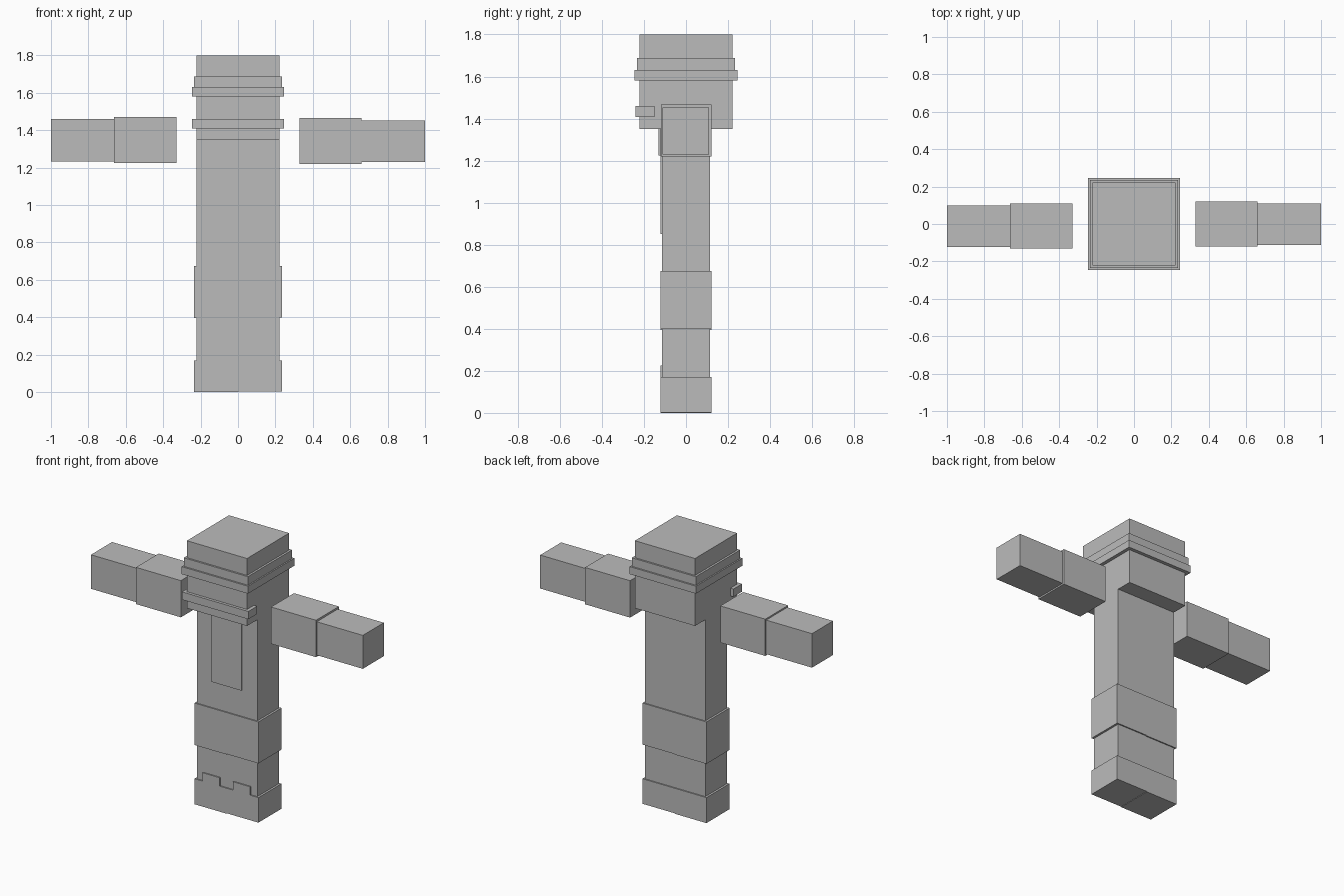
import bpy

if "Cube" in bpy.data.objects:
    bpy.data.objects.remove(bpy.data.objects["Cube"])

grey = bpy.data.materials.new("plain_grey")
grey.diffuse_color = (0.5, 0.5, 0.5, 1)
grey.use_nodes = True
grey.node_tree.nodes["Principled BSDF"].inputs["Base Color"].default_value = grey.diffuse_color


def box(name, x, y, z):
    """Axis-aligned box from (min, max) pairs."""
    bpy.ops.mesh.primitive_cube_add(size=1)
    ob = bpy.context.object
    ob.name = name
    ob.location = [(a + b) / 2 for a, b in (x, y, z)]
    ob.scale = [b - a for a, b in (x, y, z)]
    bpy.ops.object.transform_apply(location=True, rotation=False, scale=True)
    ob.data.materials.append(grey)
    return ob


def around(r):
    return (-r, r)


# Head with a two-step hat band and a bar across the lower face
box("head", around(.222), around(.222), (1.35, 1.80))
box("hat_band", around(.236), around(.234), (1.63, 1.687))
box("hat_brim", around(.245), around(.245), (1.58, 1.63))
box("face_bar", around(.245), (-.241, -.15), (1.408, 1.46))

# Torso with a raised chest panel
box("torso", around(.222), around(.114), (.67, 1.35))
box("chest_panel", around(.11), (-.122, -.11), (.85, 1.35))

# Legs with thigh cuffs, boots and front boot tabs
for side, s, lift in (("left", -1, 0), ("right", 1, .003)):
    def half(r):
        return tuple(sorted((0, s * r)))
    box(side + "_leg", half(.222), around(.114), (.1, .67))
    box(side + "_thigh_cuff", half(.236), around(.122), (.395 + lift, .675))
    box(side + "_boot", half(.236), around(.122), (lift, .17))
    mid = .1125 * s
    box(side + "_boot_tab", (mid - .0625, mid + .0625), (-.122, -.11), (.16, .226))

# Detached arms, each an upper arm and a slightly slimmer forearm
box("left_upper_arm", (-.662, -.33), (-.131, .11), (1.225, 1.47))
box("left_forearm", (-1, -.662), (-.122, .10), (1.233, 1.46))
box("right_upper_arm", (.328, .66), (-.12, .121), (1.22, 1.466))
box("right_forearm", (.66, 1), (-.112, .109), (1.23, 1.453))
